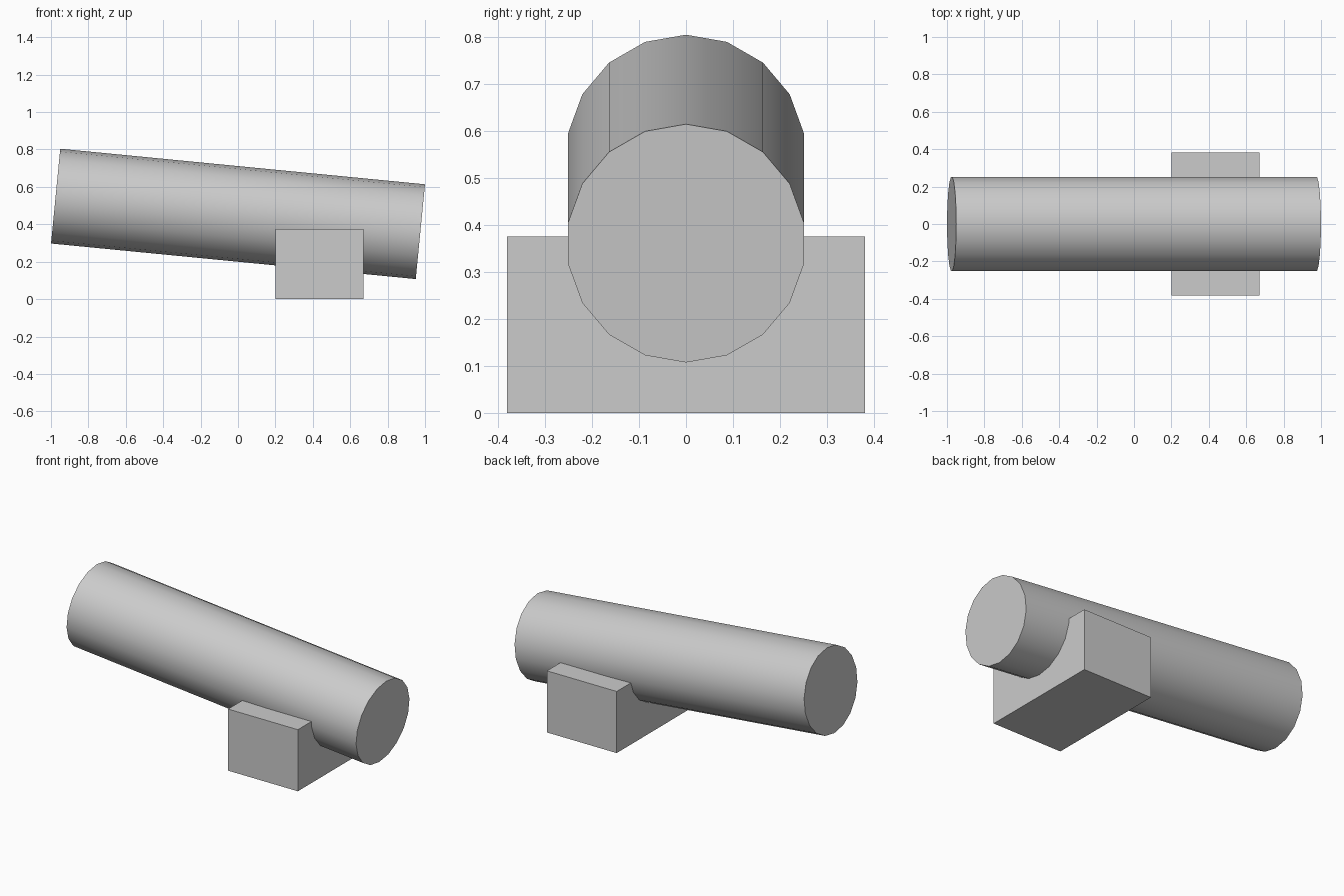
import bpy, bmesh, math
from mathutils import Matrix, Vector

if "Cube" in bpy.data.objects:
    bpy.data.objects.remove(bpy.data.objects["Cube"])


def make_object(name, bm):
    mesh = bpy.data.meshes.new(name)
    bm.to_mesh(mesh)
    bm.free()
    obj = bpy.data.objects.new(name, mesh)
    bpy.context.collection.objects.link(obj)
    return obj


# Tilted log: 18-sided cylinder with a vertex line along its top
start, end = Vector((-0.975, 0, 0.5505)), Vector((0.975, 0, 0.3605))
axis = end - start
tilt = math.atan2(axis.x, axis.z)
bm = bmesh.new()
bmesh.ops.create_cone(
    bm, cap_ends=True, segments=18, radius1=0.2545, radius2=0.2545,
    depth=axis.length,
    matrix=Matrix.Translation((start + end) / 2)
    @ Matrix.Rotation(tilt, 4, 'Y') @ Matrix.Rotation(math.pi / 2, 4, 'Z'))
log = make_object("log", bm)
bpy.context.view_layer.objects.active = log
log.select_set(True)
bpy.ops.object.shade_smooth_by_angle(angle=math.radians(30))

# Support block under the low end, with the log sunk into it
bm = bmesh.new()
bmesh.ops.create_cube(
    bm, size=1,
    matrix=Matrix.Translation((0.435, 0, 0.1875))
    @ Matrix.Diagonal((0.47, 0.762, 0.375, 1)))
make_object("support_block", bm)
